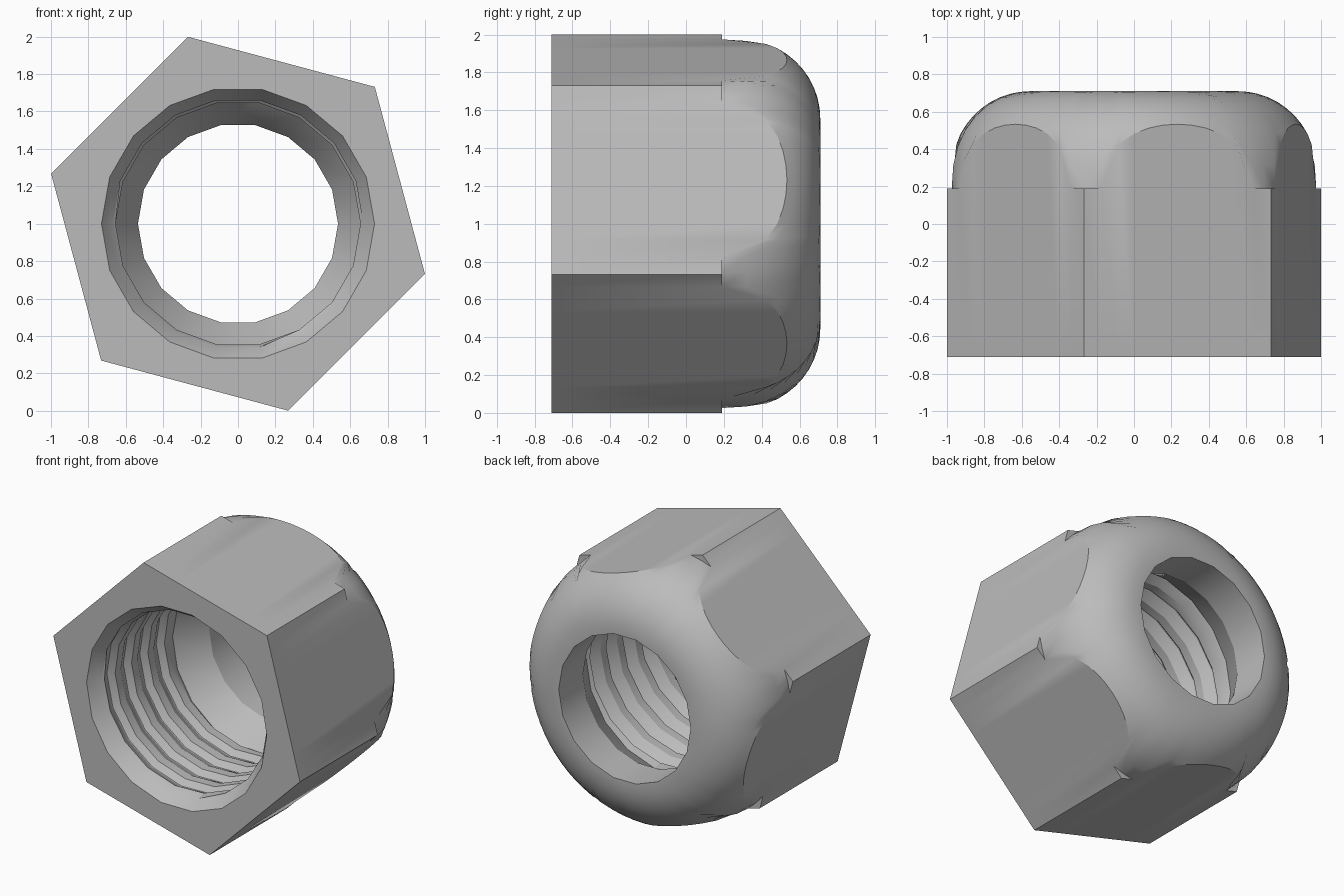
import bpy, bmesh, math

if "Cube" in bpy.data.objects:
    bpy.data.objects.remove(bpy.data.objects["Cube"], do_unlink=True)

steel = bpy.data.materials.new("plain grey steel")
steel.use_nodes = True
GREY = (0.5, 0.5, 0.5, 1)
steel.diffuse_color = GREY
steel.node_tree.nodes["Principled BSDF"].inputs["Base Color"].default_value = GREY

END = 0.71            # half length along y
STEP = 0.19           # where the rounded back begins
APOTHEM = 0.896       # half width across the flats
DOME_R, HOLE_R = 0.99, 0.535
RIM_R = HOLE_R + 0.02

bm = bmesh.new()
verts = {}


def vertex(angle, r, y):
    """Vertex at a polar position, shared where positions coincide."""
    co = (r * math.cos(angle), y, 1 + r * math.sin(angle))
    key = tuple(round(c, 5) for c in co)
    if key not in verts:
        verts[key] = bm.verts.new(co)
    return verts[key]


def skin(columns):
    """Faces between neighbouring columns of vertices."""
    for c, d in zip(columns, columns[1:]):
        for j in range(len(c) - 1):
            corners = list(dict.fromkeys((c[j], c[j + 1], d[j + 1], d[j])))
            if len(corners) > 2:
                bm.faces.new(corners)


# Outside: hexagonal flats that run into a rounded back
def outer_column(angle, offset):
    flat_r = APOTHEM / math.cos(offset)
    top_r = min(flat_r, DOME_R)
    first = math.acos(min(1, (top_r - RIM_R) / (DOME_R - RIM_R)))
    dome = []
    for k in range(9):
        p = first + (math.pi / 2 - first) * k / 8
        r = RIM_R + (DOME_R - RIM_R) * math.cos(p)
        dome.append((r, STEP + (END - STEP) * max(0, math.sin(p)) ** 0.87))
    profile = [(flat_r, -END), (flat_r, dome[0][1])] + dome
    return [vertex(angle, r, y) for r, y in profile]


clip = math.acos(APOTHEM / DOME_R)
offsets = [-math.pi / 6, -clip]
offsets += [math.radians(d) for d in range(-20, 25, 5)] + [clip]
outside = []
for side in range(6):
    middle = math.radians(15 + 60 * side)
    outside += [outer_column(middle + o, o) for o in offsets]
skin(outside + outside[:1])

# Inside: chamfered mouth, helical thread, cone and narrow hole
T0, T1, PITCH, RELIEF = -0.62, 0.2, 0.19, 0.67
THREAD = [(0.695, 0), (0.655, 0.2), (0.655, 0.55), (0.695, 0.95)]
SIDES = 18


def bore_column(i):
    profile = [(0.73, -END), (RELIEF, T0)]
    for turn in range(-1, 6):
        for r, part in THREAD:
            y = T0 + PITCH * (turn + part + i / SIDES)
            if T0 + 0.002 < y < T1 - 0.002:
                profile.append((r, y))
            else:
                profile.append((RELIEF, T0 if y < 0 else T1))
    profile += [(RELIEF, T1), (HOLE_R, 0.43), (HOLE_R, END)]
    angle = math.tau * (i % SIDES) / SIDES
    return [vertex(angle, r, y) for r, y in profile]


skin([bore_column(i) for i in range(SIDES + 1)])

# Flat rings that close the front and back
for y in (-END, END):
    rim = [e for e in bm.edges if e.is_boundary
           and all(abs(v.co.y - y) < 0.001 for v in e.verts)]
    bmesh.ops.triangle_fill(bm, use_beauty=True, edges=rim)

bmesh.ops.recalc_face_normals(bm, faces=bm.faces[:])
mesh = bpy.data.meshes.new("hex_nut")
bm.to_mesh(mesh)
bm.free()
mesh.materials.append(steel)
mesh.shade_smooth()
mesh.set_sharp_from_angle(angle=math.radians(22))
bpy.context.collection.objects.link(bpy.data.objects.new("hex_nut", mesh))
